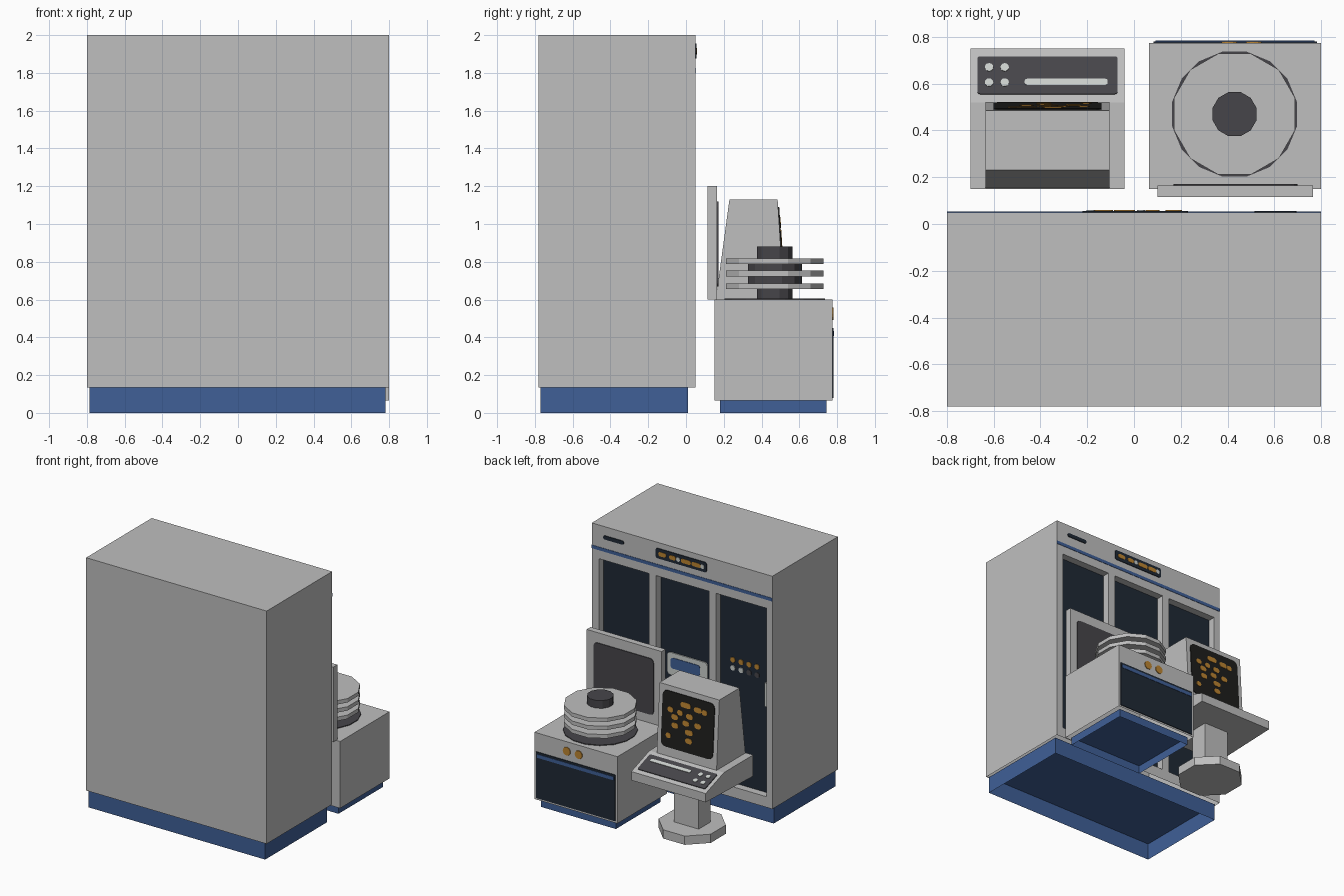
import bpy, bmesh, math
from mathutils import Matrix, Vector

if "Cube" in bpy.data.objects:
    bpy.data.objects.remove(bpy.data.objects["Cube"])


def mat(name, rgb):
    m = bpy.data.materials.new(name)
    m.diffuse_color = (*rgb, 1)
    m.use_nodes = True
    m.node_tree.nodes["Principled BSDF"].inputs["Base Color"].default_value = m.diffuse_color
    return m


GREY = mat("light grey", (0.52, 0.52, 0.52))
PALE = mat("pale grey", (0.60, 0.63, 0.61))
BLUE = mat("blue", (0.05, 0.115, 0.31))
NAVY = mat("navy", (0.014, 0.022, 0.036))
DARK = mat("dark grey", (0.062, 0.060, 0.068))
BLACK = mat("black", (0.013, 0.013, 0.012))
ORANGE = mat("orange", (0.50, 0.23, 0.03))


def finish(name, bm, *mats):
    bmesh.ops.recalc_face_normals(bm, faces=bm.faces)
    me = bpy.data.meshes.new(name)
    bm.to_mesh(me)
    bm.free()
    for m in mats:
        me.materials.append(m)
    ob = bpy.data.objects.new(name, me)
    bpy.context.collection.objects.link(ob)
    return ob


def box_bm(x, y, z, open_bottom=False):
    bm = bmesh.new()
    bmesh.ops.create_cube(bm, size=1)
    for v in bm.verts:
        v.co = [r[0] + (c + 0.5) * (r[1] - r[0]) for c, r in zip(v.co, (x, y, z))]
    if open_bottom:
        low = [f for f in bm.faces if f.calc_center_median().z < z[0] + 1e-4]
        bmesh.ops.delete(bm, geom=low, context='FACES_ONLY')
    return bm


def box(name, x, y, z, m, open_bottom=False):
    return finish(name, box_bm(x, y, z, open_bottom), m)


def prism(name, x, profile, m):
    """Extrude a (y, z) profile across the x range."""
    bm = bmesh.new()
    f = bm.faces.new([bm.verts.new((x[0], y, z)) for y, z in profile])
    ext = bmesh.ops.extrude_face_region(bm, geom=[f])["geom"]
    bmesh.ops.translate(bm, vec=(x[1] - x[0], 0, 0),
                        verts=[v for v in ext if isinstance(v, bmesh.types.BMVert)])
    return finish(name, bm, m)


def plate(name, c, w, h, m, r=0.0, tilt=0.0, out=0.0, t=0.006):
    """Thin rounded plate facing +y, tilted upward, raised 'out' off its surface."""
    bm = bmesh.new()
    pts = []
    steps = 4 if r else 1
    for i, (sx, sz) in enumerate(((1, 1), (-1, 1), (-1, -1), (1, -1))):
        for k in range(steps):
            a = (i + k / max(steps - 1, 1)) * math.pi / 2
            pts.append((sx * (w / 2 - r) + r * math.cos(a), 0,
                        sz * (h / 2 - r) + r * math.sin(a)))
    f = bm.faces.new([bm.verts.new(p) for p in pts])
    ext = bmesh.ops.extrude_face_region(bm, geom=[f])["geom"]
    bmesh.ops.translate(bm, vec=(0, t, 0),
                        verts=[v for v in ext if isinstance(v, bmesh.types.BMVert)])
    bmesh.ops.remove_doubles(bm, verts=bm.verts, dist=1e-5)
    rot = Matrix.Rotation(tilt, 4, 'X')
    pos = Vector(c) + rot @ Vector((0, out, 0))
    bm.transform(Matrix.Translation(pos) @ rot)
    return finish(name, bm, m)


def disc(name, x, y, z0, z1, r, n, m):
    bm = bmesh.new()
    bmesh.ops.create_cone(bm, cap_ends=True, segments=n, radius1=r, radius2=r, depth=z1 - z0,
                          matrix=Matrix.Translation((x, y, (z0 + z1) / 2))
                          @ Matrix.Rotation(math.pi / n, 4, 'Z'))
    return finish(name, bm, m)


# main cabinet: open-bottomed shell with three recessed navy bays
BAYS = ((-0.747, -0.30), (-0.24, 0.23), (0.293, 0.738))
BAY_Z = (0.22, 1.73)
bm = box_bm((-0.8, 0.8), (-0.78, 0.05), (0.135, 2.0), True)
cuts = [((x, 0, 0), (1, 0, 0)) for b in BAYS for x in b] + [((0, 0, z), (0, 0, 1)) for z in BAY_Z]
for co, no in cuts:
    bmesh.ops.bisect_plane(bm, geom=bm.verts[:] + bm.edges[:] + bm.faces[:],
                           plane_co=co, plane_no=no)
bays = []
for f in bm.faces:
    c = f.calc_center_median()
    if c.y > 0.049 and BAY_Z[0] < c.z < BAY_Z[1] and any(a < c.x < b for a, b in BAYS):
        bays.append(f)
for f in bmesh.ops.extrude_discrete_faces(bm, faces=bays)["faces"]:
    f.material_index = 1
    bmesh.ops.translate(bm, vec=(0, -0.06, 0), verts=f.verts)
finish("main_cabinet", bm, GREY, NAVY)
box("main_plinth", (-0.785, 0.78), (-0.77, 0.01), (0, 0.135), BLUE, True)

# header details
plate("header_stripe", (0, 0.05, 1.812), 1.6, 0.026, BLUE, t=0.003)
plate("header_slot", (0.605, 0.05, 1.915), 0.18, 0.03, NAVY, 0.012)
plate("indicator_panel", (0.005, 0.05, 1.915), 0.45, 0.08, NAVY, 0.015)
for x, w, m in ((0.17, 0.07, ORANGE), (0.08, 0.06, ORANGE), (0.03, 0.035, PALE),
                (-0.04, 0.09, ORANGE), (-0.13, 0.08, ORANGE), (-0.185, 0.035, PALE)):
    plate("indicator", (x, 0.05, 1.915), w, 0.034, m, 0.016, out=0.006, t=0.003)

# middle bay plate, right bay lamps and handle
plate("drive_plate", (-0.01, -0.01, 1.03), 0.36, 0.18, PALE, 0.03, t=0.009)
plate("drive_window", (0.005, -0.01, 1.04), 0.26, 0.085, BLUE, 0.02, out=0.009, t=0.004)
for i, x in enumerate((-0.41, -0.483, -0.554, -0.625)):
    plate("lamp_upper", (x, -0.01, 1.205), 0.042, 0.042, ORANGE, 0.02)
    plate("lamp_lower", (x, -0.01, 1.14), 0.042, 0.042, PALE if i < 2 else DARK, 0.02)
box("door_handle", (-0.745, -0.72), (-0.01, 0.035), (0.93, 1.12), PALE)

# disk unit
box("disk_cabinet", (0.065, 0.80), (0.15, 0.775), (0.065, 0.60), GREY, True)
box("disk_plinth", (0.10, 0.765), (0.18, 0.745), (0, 0.065), BLUE, True)
plate("disk_front_panel", (0.4325, 0.775, 0.265), 0.70, 0.37, NAVY)
plate("disk_front_stripe", (0.4325, 0.775, 0.42), 0.68, 0.028, BLUE, out=0.006, t=0.003)
for x in (0.513, 0.407):
    plate("disk_button", (x, 0.775, 0.525), 0.066, 0.066, ORANGE, 0.032)
box("disk_lid", (0.10, 0.765), (0.115, 0.165), (0.60, 1.20), GREY)
plate("lid_lining", (0.435, 0.165, 0.895), 0.53, 0.45, DARK, 0.03)
disc("disk_well", 0.43, 0.47, 0.595, 0.606, 0.272, 16, DARK)
disc("disk_hub", 0.43, 0.47, 0.60, 0.88, 0.098, 12, DARK)
for z in (0.655, 0.722, 0.787):
    disc("disk_platter", 0.43, 0.47, z, z + 0.031, 0.268, 12, GREY)
for z in (0.686, 0.753):
    disc("disk_spacer", 0.43, 0.47, z, z + 0.035, 0.148, 12, DARK)

# terminal: foot, column, desk, screen housing
TX = -0.37
disc("terminal_foot", TX, 0.45, 0, 0.07, 0.25, 8, GREY)
box("terminal_column", (TX - 0.11, TX + 0.11), (0.375, 0.525), (0.07, 0.42), GREY)
prism("terminal_desk", (TX - 0.33, TX + 0.33),
      ((0.15, 0.41), (0.15, 0.58), (0.52, 0.58), (0.75, 0.50), (0.75, 0.43)), GREY)
prism("screen_housing", (TX - 0.265, TX + 0.265),
      ((0.155, 0.58), (0.23, 1.13), (0.485, 1.13), (0.52, 0.58)), GREY)

# screen with glowing readout marks
TILT = math.atan2(0.035, 0.55)


def on_screen(x, z):
    return (x, 0.52 - (z - 0.58) * 0.035 / 0.55, z)


plate("screen", on_screen(TX, 0.87), 0.46, 0.44, BLACK, 0.04, TILT)
for x, z, w in ((-0.347, 1.015, 0.09), (-0.455, 1.005, 0.07), (-0.515, 1.0, 0.05),
                (-0.215, 0.95, 0.05), (-0.30, 0.945, 0.05), (-0.385, 0.935, 0.06),
                (-0.255, 0.90, 0.06), (-0.355, 0.875, 0.06), (-0.46, 0.88, 0.06),
                (-0.26, 0.835, 0.06), (-0.385, 0.81, 0.07), (-0.205, 0.745, 0.045),
                (-0.385, 0.745, 0.06)):
    plate("readout_mark", on_screen(x, z), w, 0.042, ORANGE, 0.02, TILT, 0.006, 0.003)

# keyboard on the sloping desk front
SLOPE = math.atan2(0.23, 0.08)


def on_desk(x, y):
    return (x, y, 0.58 - (y - 0.52) * 0.08 / 0.23)


plate("keyboard", on_desk(TX, 0.635), 0.60, 0.17, DARK, 0.012, SLOPE)
plate("space_bar", on_desk(-0.29, 0.605), 0.355, 0.028, PALE, 0.01, SLOPE, 0.006, 0.004)
for x in (-0.62, -0.553):
    for y in (0.603, 0.668):
        plate("round_key", on_desk(x, y), 0.036, 0.036, PALE, 0.0175, SLOPE, 0.006, 0.004)
